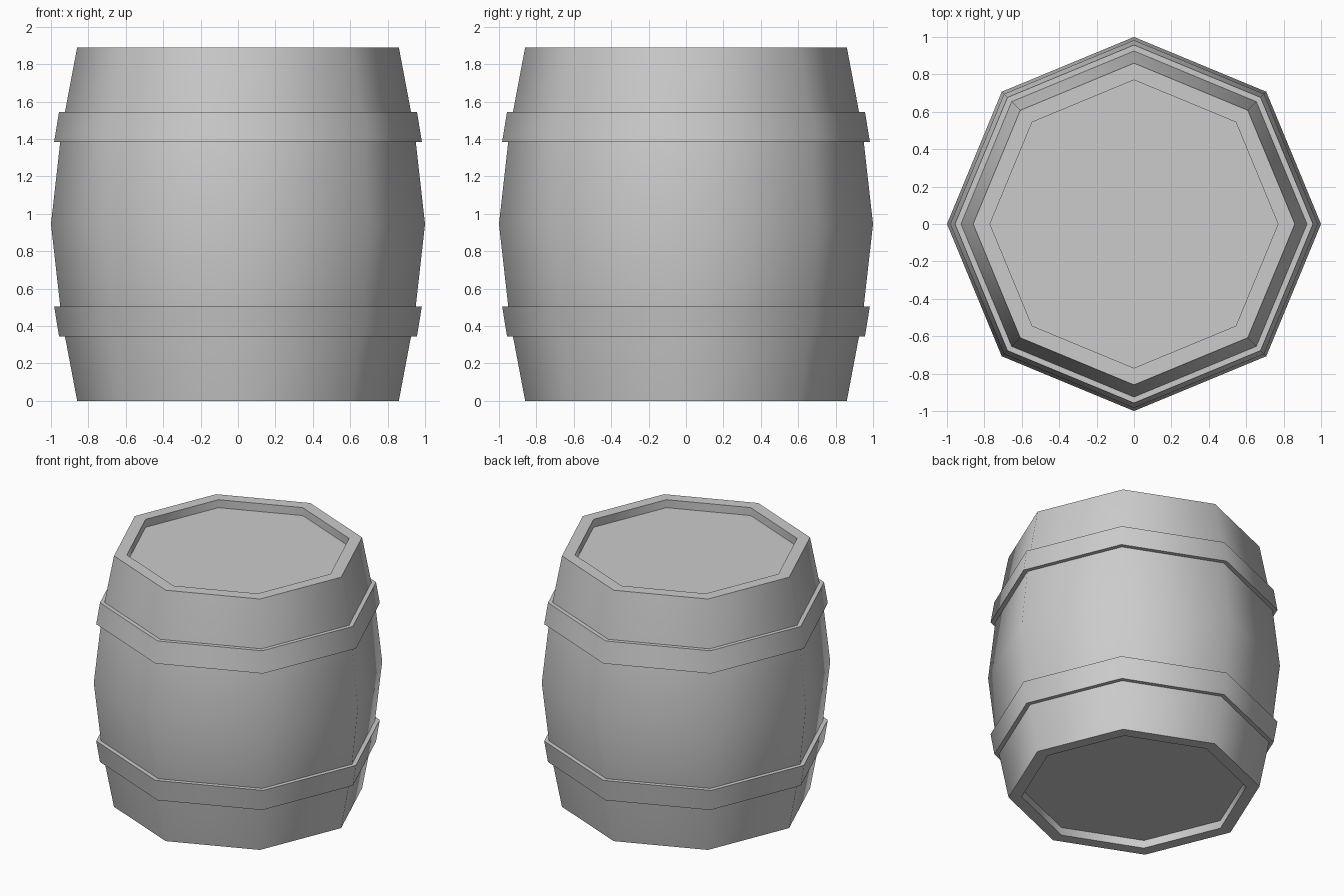
import bpy, bmesh, math

if "Cube" in bpy.data.objects:
    bpy.data.objects.remove(bpy.data.objects["Cube"])

SIDES = 8
HEIGHT = 1.89


def lathe(name, profile, closed=False):
    """Spin an (r, z) profile into an octagonal solid; open profiles get end caps."""
    bm = bmesh.new()
    rings = []
    for r, z in profile:
        angles = [2 * math.pi * i / SIDES for i in range(SIDES)]
        rings.append([bm.verts.new((r * math.cos(a), r * math.sin(a), z)) for a in angles])
    pairs = list(zip(rings, rings[1:]))
    if closed:
        pairs.append((rings[-1], rings[0]))
    else:
        bm.faces.new(rings[0])
        bm.faces.new(rings[-1])
    for a, b in pairs:
        for i in range(SIDES):
            j = (i + 1) % SIDES
            bm.faces.new((a[i], a[j], b[j], b[i]))
    bmesh.ops.recalc_face_normals(bm, faces=bm.faces)
    mesh = bpy.data.meshes.new(name)
    bm.to_mesh(mesh)
    bm.free()
    obj = bpy.data.objects.new(name, mesh)
    bpy.context.collection.objects.link(obj)
    # Smooth around the sides, sharp at rims and hoop edges
    bpy.ops.object.select_all(action='DESELECT')
    obj.select_set(True)
    bpy.context.view_layer.objects.active = obj
    bpy.ops.object.shade_smooth_by_angle(angle=math.radians(50))
    return obj


def flip(profile):
    """Mirror a profile about the barrel's mid height."""
    return [(r, HEIGHT - z) for r, z in reversed(profile)]


# Bulging barrel body with a recessed head at each end
lower = [(0.77, 0.06), (0.77, 0), (0.86, 0), (0.943, 0.44)]
lathe("barrel_body", lower + [(1.0, HEIGHT / 2)] + flip(lower))

# Hoops, flaring towards the middle
hoop = [(0.92, 0.345), (0.957, 0.345), (0.983, 0.505), (0.945, 0.505)]
lathe("lower_hoop", hoop, closed=True)
lathe("upper_hoop", flip(hoop), closed=True)
